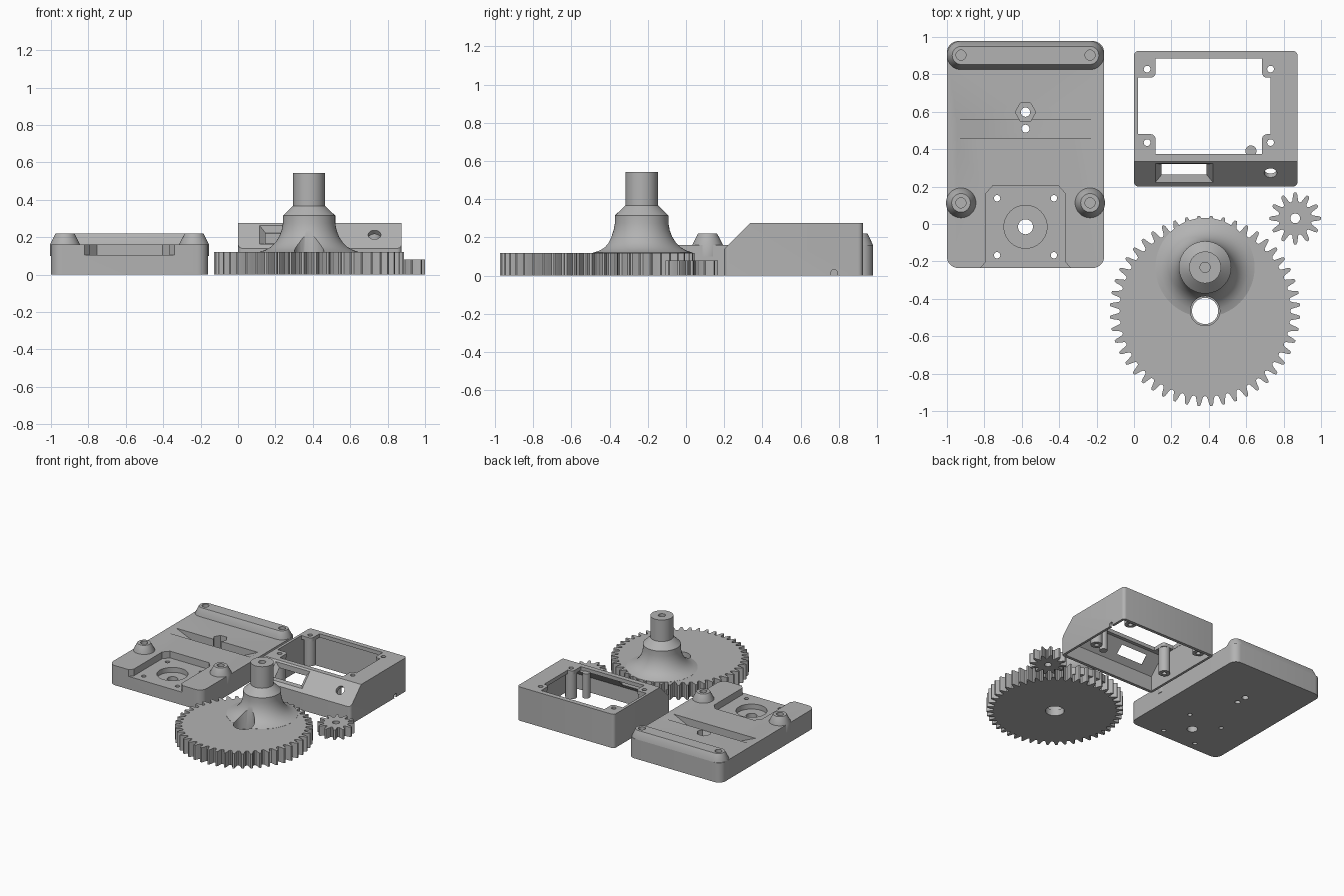
import bpy, bmesh, math
from mathutils import Matrix, Vector

if "Cube" in bpy.data.objects:
    bpy.data.objects.remove(bpy.data.objects["Cube"])

mat = bpy.data.materials.new("grey_plastic")
mat.diffuse_color = (0.45, 0.45, 0.45, 1)
mat.use_nodes = True
mat.node_tree.nodes["Principled BSDF"].inputs["Base Color"].default_value = mat.diffuse_color


def finish(name, bm):
    bmesh.ops.recalc_face_normals(bm, faces=bm.faces)
    me = bpy.data.meshes.new(name)
    bm.to_mesh(me)
    bm.free()
    me.materials.append(mat)
    ob = bpy.data.objects.new(name, me)
    bpy.context.collection.objects.link(ob)
    return ob


def loft(name, rings, matrix=None):
    """Closed solid through a stack of equal-sized point rings."""
    bm = bmesh.new()
    vs = [[bm.verts.new(p) for p in r] for r in rings]
    n = len(rings[0])
    for a, b in zip(vs, vs[1:]):
        for i in range(n):
            bm.faces.new((a[i], a[(i + 1) % n], b[(i + 1) % n], b[i]))
    bm.faces.new(vs[0][::-1])
    bm.faces.new(vs[-1])
    if matrix:
        bm.transform(matrix)
    return finish(name, bm)


def prism(name, pts, z0, z1, matrix=None):
    return loft(name, [[(x, y, z) for x, y in pts] for z in (z0, z1)], matrix)


def lathe(name, profile, c, n=48, matrix=None):
    ring = [(math.cos(i * math.tau / n), math.sin(i * math.tau / n)) for i in range(n)]
    return loft(name, [[(c[0] + r * x, c[1] + r * y, z) for x, y in ring] for r, z in profile], matrix)


def cyl(c, r, z0, z1, n=24, matrix=None):
    return lathe("cylinder", [(r, z0), (r, z1)], c, n, matrix)


def rrect(x0, x1, y0, y1, r, seg=8):
    pts = []
    for k, (x, y) in enumerate(((x1 - r, y1 - r), (x0 + r, y1 - r), (x0 + r, y0 + r), (x1 - r, y0 + r))):
        for i in range(seg + 1):
            a = (k + i / seg) * math.pi / 2
            pts.append((x + r * math.cos(a), y + r * math.sin(a)))
    return pts


def boolean(ob, tool, op="DIFFERENCE"):
    m = ob.modifiers.new("bool", "BOOLEAN")
    m.operation, m.object, m.solver = op, tool, "EXACT"
    bpy.context.view_layer.objects.active = ob
    bpy.ops.object.modifier_apply(modifier=m.name)
    bpy.data.objects.remove(tool, do_unlink=True)


def smooth(ob):
    bpy.ops.object.select_all(action="DESELECT")
    ob.select_set(True)
    bpy.context.view_layer.objects.active = ob
    bpy.ops.object.shade_smooth_by_angle(angle=math.radians(30))


def gear(name, c, teeth, root, tip, h, phase=0.0):
    d = tip - root
    shape = [(-.5, 0), (-.33, .1), (-.24, .4), (-.17, .75), (-.09, .97),
             (.09, .97), (.17, .75), (.24, .4), (.33, .1)]
    pts = []
    for t in range(teeth):
        for f, k in shape:
            a = (t + f) * math.tau / teeth + phase
            r = root + k * d
            pts.append((c[0] + r * math.cos(a), c[1] + r * math.sin(a)))
    return prism(name, pts, 0, h)


along_x = Matrix(((0, 0, 1, 0), (1, 0, 0, 0), (0, 1, 0, 0), (0, 0, 0, 1)))

# ---- base plate with motor pocket, slot and mounting bosses
CX = -0.58
base = prism("base_plate", rrect(-1, -.16, -.235, .978, .06), 0, .16)
pocket = [(-.24, -.3), (-.24, -.235), (-.215, -.205), (-.215, .16), (-.175, .205)]
pocket = [(CX + x, y) for x, y in pocket] + [(CX - x, y) for x, y in pocket[::-1]]
boolean(base, prism("pocket", pocket, .105, .3))
boolean(base, cyl((CX, -.015), .115, .065, .3, 48))
slot = [(-.95, .161), (-.81, .1), (-.34, .1), (-.21, .161), (-.21, .2), (-.95, .2)]
to_y = Matrix(((1, 0, 0, 0), (0, 0, 1, 0), (0, 1, 0, 0), (0, 0, 0, 1)))
boolean(base, prism("slot", slot, .46, .56, to_y))
boolean(base, cyl((CX, .598), .055, .06, .3, 6))
holes = [(CX, -.015, .04), (CX, .598, .025), (CX, .51, .021)]
holes += [(CX + sx * .152, y, .017) for sx in (-1, 1) for y in (-.167, .138)]
for x, y, r in holes:
    boolean(base, cyl((x, y), r, -.1, .4))
smooth(base)

# tapered rear ridge
ridge = loft("rear_ridge", [[(x, y, z) for x, y in rrect(-1 + i, -.16 - i, .825 + i, .978 - i, .076 - i)]
                            for z, i in ((.15, 0), (.162, 0), (.22, .028))])
for x in (-.925, -.235):
    boolean(ridge, cyl((x, .903), .027, .17, .3))
smooth(ridge)

# front bosses
for side, x in (("left", -.925), ("right", -.235)):
    boss = lathe("front_boss_" + side, [(.08, .1), (.08, .162), (.05, .22)], (x, .113))
    boolean(boss, cyl((x, .113), .027, .17, .3))
    smooth(boss)

# ---- hollow cover with sloped front panel
cover = prism("cover", rrect(0, .875, .2, .925, .025, 5), 0, .275)
boolean(cover, prism("wedge", [(.1, .04), (.4, .34), (.1, .34)], -.2, 1.2, along_x))
cavity = [(.225, -.1), (.9, -.1), (.9, .245), (.347, .245), (.225, .123)]
boolean(cover, prism("cavity", cavity, .02, .855, along_x))
opening = prism("opening", rrect(.022, .73, .375, .885, .004, 1), .1, .4)
screws = [(x, y) for x in (.07, .73) for y in (.435, .828)]
for x, y in screws:
    sx, sy = (1 if x > .4 else -1), (1 if y > .6 else -1)
    xs, ys = sorted((x - sx * .045, x + sx * .1)), sorted((y - sy * .045, y + sy * .1))
    boolean(opening, prism("corner", rrect(*xs, *ys, .025, 5), 0, .5))
boolean(cover, opening)
for x, y in screws:
    boolean(cover, cyl((x, y), .044, .04, .26), "UNION")
    boolean(cover, cyl((x, y), .018, -.1, .4))

# bevelled window and switch hole in the sloped panel
s = math.sqrt(.5)
panel = Matrix(((1, 0, 0, .268), (0, s, -s, .273), (0, s, s, .213), (0, 0, 0, 1)))
win = [[(x * w, y * h, z) for x, y in ((-1, -1), (1, -1), (1, 1), (-1, 1))]
       for w, h, z in ((.12, .04, -.08), (.12, .04, -.028), (.155, .072, .001), (.155, .072, .05))]
boolean(cover, loft("window", win, panel))
boolean(cover, cyl((.462, 0), .034, -.08, .1, 32, panel))

# cable notches in both side walls
boolean(cover, cyl((.775, .014), .018, .8, 1.0, 16, along_x))
smooth(cover)
post = cyl((.625, .39), .03, .05, .25)
post.name = "cover_inner_post"
smooth(post)

# ---- large gear with flared crank post
G, P = (.38, -.465), (.38, -.232)
big = gear("large_gear", G, 48, .455, .511, .12, math.pi / 48)
flare = [(.265, .06), (.265, .121), (.235, .131), (.205, .148), (.18, .172), (.16, .203),
         (.147, .237), (.14, .275), (.14, .315), (.085, .368), (.085, .543)]
boolean(big, lathe("crank_post", flare, P, 64), "UNION")
boolean(big, lathe("axle_hole", [(.07, -.1), (.07, .05), (.079, .05), (.079, .6)], G, 48))
boolean(big, cyl(P, .027, .3, .7))
smooth(big)

# ---- pinion
pinion = gear("pinion", (.862, .03), 12, .088, .14, .08)
boolean(pinion, cyl((.862, .03), .026, -.1, .3))
smooth(pinion)
